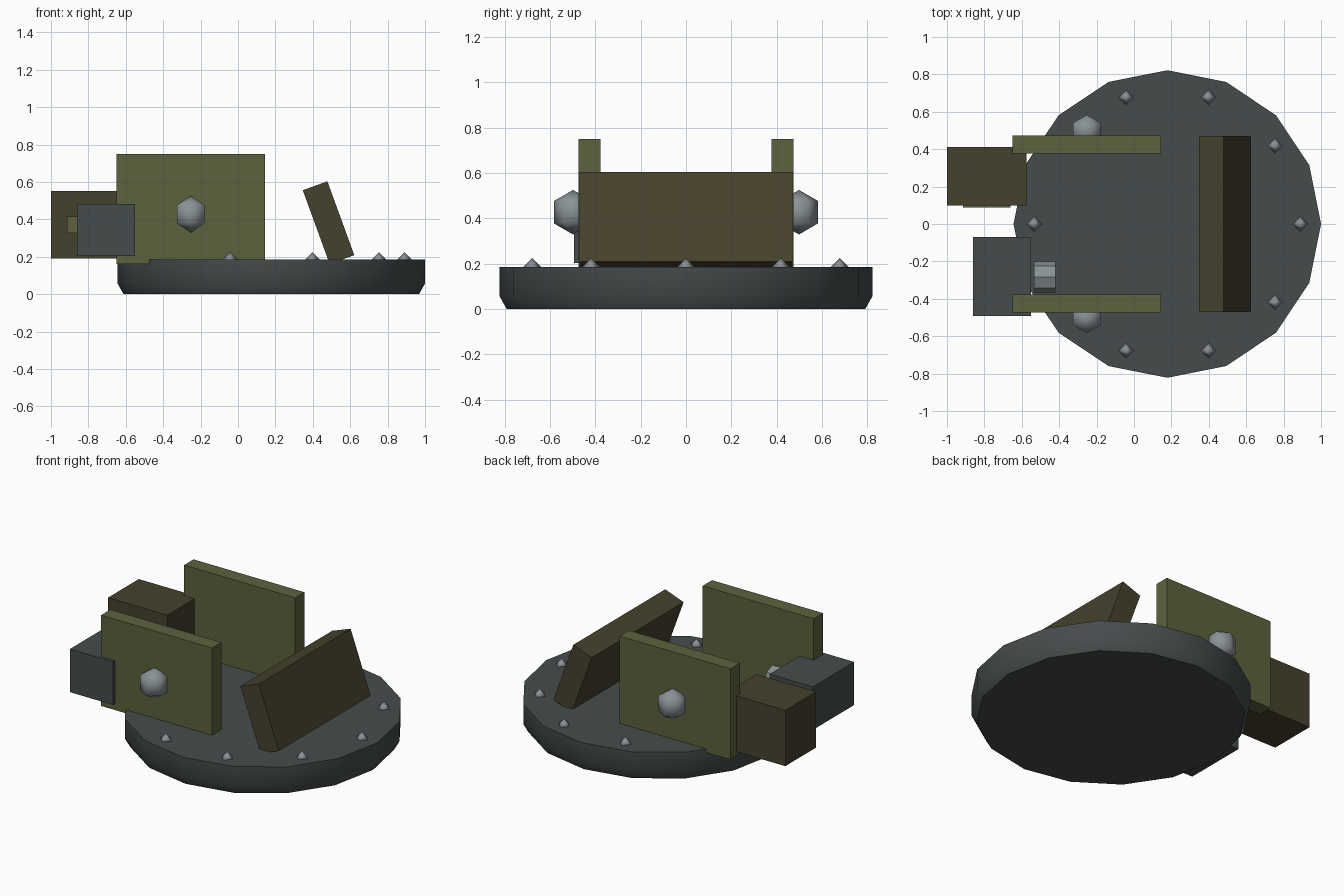
import bpy, math
from mathutils import Matrix

if "Cube" in bpy.data.objects:
    bpy.data.objects.remove(bpy.data.objects["Cube"])


def material(name, rgb):
    m = bpy.data.materials.new(name)
    m.diffuse_color = (*[(c / 255 / 12.92 if c < 10 else ((c / 255 + 0.055) / 1.055) ** 2.4)
                         for c in rgb], 1)
    m.use_nodes = True
    m.node_tree.nodes["Principled BSDF"].inputs["Base Color"].default_value = m.diffuse_color
    return m


GUNMETAL = material("gunmetal", (69, 75, 76))
OLIVE = material("olive", (92, 98, 61))
BROWN = material("dark olive brown", (70, 65, 44))
STEEL = material("steel", (138, 146, 150))


def mesh_object(name, verts, faces, mat, smooth=None):
    me = bpy.data.meshes.new(name)
    me.from_pydata(verts, [], faces)
    ob = bpy.data.objects.new(name, me)
    bpy.context.collection.objects.link(ob)
    me.materials.append(mat)
    if smooth:
        bpy.ops.object.select_all(action='DESELECT')
        ob.select_set(True)
        bpy.context.view_layer.objects.active = ob
        bpy.ops.object.shade_smooth_by_angle(angle=math.radians(smooth))
    return ob


def box(name, lo, hi, mat):
    v = [[(lo, hi)[(i >> a) & 1][a] for a in range(3)] for i in range(8)]
    f = [(0, 2, 3, 1), (4, 5, 7, 6), (0, 1, 5, 4), (2, 6, 7, 3), (0, 4, 6, 2), (1, 3, 7, 5)]
    return mesh_object(name, v, f, mat)


def lathe(name, profile, sides, mat, centre, start=0.0, smooth=None):
    """Spin (radius, height) points around z; both ends close to a cap or a point."""
    verts, rings = [], []
    for r, z in profile:
        n = sides if r > 0 else 1
        rings.append([len(verts) + i % n for i in range(sides)])
        for i in range(n):
            a = start + math.tau * i / sides
            verts.append((r * math.cos(a), r * math.sin(a), z))
    faces = []
    for lo, hi in zip(rings, rings[1:]):
        for i in range(sides):
            j = (i + 1) % sides
            faces.append(tuple(dict.fromkeys((lo[i], lo[j], hi[j], hi[i]))))
    if profile[0][0] > 0:
        faces.append(tuple(reversed(rings[0])))
    if profile[-1][0] > 0:
        faces.append(tuple(rings[-1]))
    ob = mesh_object(name, verts, faces, mat, smooth)
    ob.location = centre
    return ob


CX = 0.178

# Base disc with a chamfered underside
lathe("base_disc", [(0.79, 0), (0.822, 0.057), (0.822, 0.185)], 16, GUNMETAL, (CX, 0, 0), smooth=30)

# Ring of rivets
for i in range(10):
    a = math.tau * i / 10
    lathe(f"rivet_{i}", [(0, -0.04), (0.04, 0), (0, 0.04)], 4, STEEL,
          (CX + 0.712 * math.cos(a), 0.712 * math.sin(a), 0.185), smooth=180)

# Side plates and their pivot bolts
for side, s in (("front", -1), ("back", 1)):
    y0, y1 = sorted((s * 0.377, s * 0.473))
    box(f"{side}_side_plate", (-0.65, y0, 0.162), (0.145, y1, 0.75), OLIVE)
    r = 0.098
    lathe(f"{side}_pivot_bolt", [(0, -r), (r * 0.866, -r / 2), (r * 0.866, r / 2), (0, r)],
          6, STEEL, (-0.252, s * 0.498, 0.427), start=math.pi / 2, smooth=180)

# Sloped rear shield
shield = box("sloped_shield", (-0.07, -0.47, -0.21), (0.07, 0.47, 0.21), BROWN)
shield.matrix_world = Matrix.Translation((0.484, 0, 0.382)) @ Matrix.Rotation(math.radians(-20), 4, 'Y')

# Ammunition box with a raised label plate
box("ammo_box", (-1.0, 0.098, 0.19), (-0.575, 0.412, 0.552), BROWN)
box("ammo_box_plate", (-0.915, 0.089, 0.328), (-0.66, 0.0985, 0.415), OLIVE)

# Sight housing and its lens barrel
box("sight_housing", (-0.86, -0.493, 0.203), (-0.55, -0.07, 0.482), GUNMETAL)
lens = lathe("sight_lens", [(0.083, -0.0575), (0.083, 0.0575)], 8, STEEL, (-0.478, -0.283, 0.342))
lens.rotation_euler = (0, math.pi / 2, 0)
